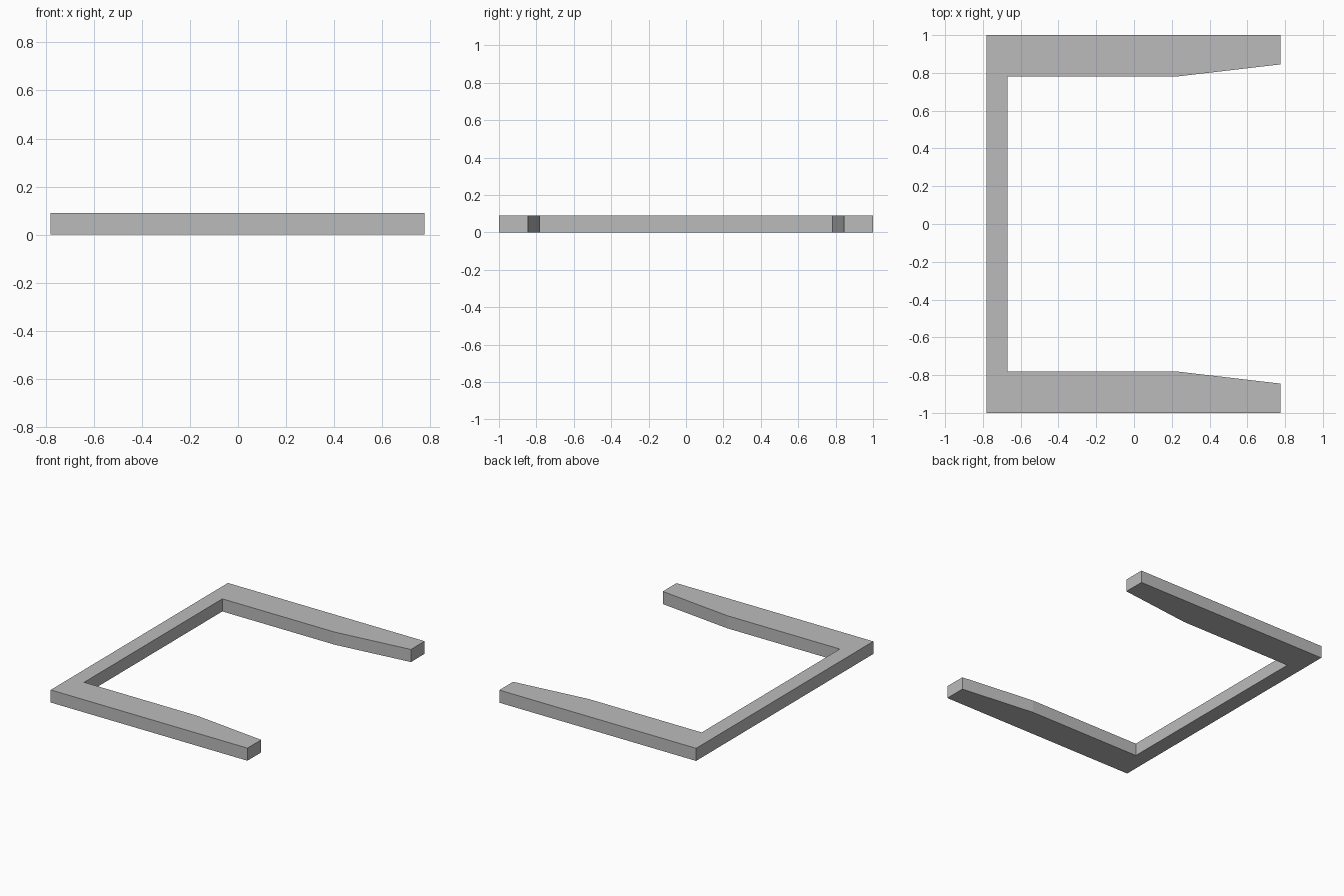
import bpy
import bmesh

# Remove the default cube
cube = bpy.data.objects.get("Cube")
if cube:
    bpy.data.objects.remove(cube, do_unlink=True)

HEIGHT = 0.09

# Plain grey material
grey = bpy.data.materials.new("plain grey")
grey.use_nodes = True
colour = (0.5, 0.5, 0.5, 1)
grey.diffuse_color = colour
grey.node_tree.nodes["Principled BSDF"].inputs["Base Color"].default_value = colour

# Back half of the outline: spine, then an arm tapering on its inner edge
half = [(-0.67, 0.78), (0.22, 0.78), (0.775, 0.845), (0.775, 1.0), (-0.78, 1.0)]
outline = half + [(x, -y) for x, y in reversed(half)]

# Extrude the mirrored outline into one solid bracket
bm = bmesh.new()
base = bm.faces.new([bm.verts.new((x, y, 0)) for x, y in outline])
extruded = bmesh.ops.extrude_face_region(bm, geom=[base], use_keep_orig=True)
top_verts = [g for g in extruded["geom"] if isinstance(g, bmesh.types.BMVert)]
bmesh.ops.translate(bm, verts=top_verts, vec=(0, 0, HEIGHT))
bmesh.ops.recalc_face_normals(bm, faces=bm.faces)

mesh = bpy.data.meshes.new("u_shaped_bracket")
bm.to_mesh(mesh)
bm.free()
mesh.materials.append(grey)
bracket = bpy.data.objects.new("u_shaped_bracket", mesh)
bpy.context.collection.objects.link(bracket)
